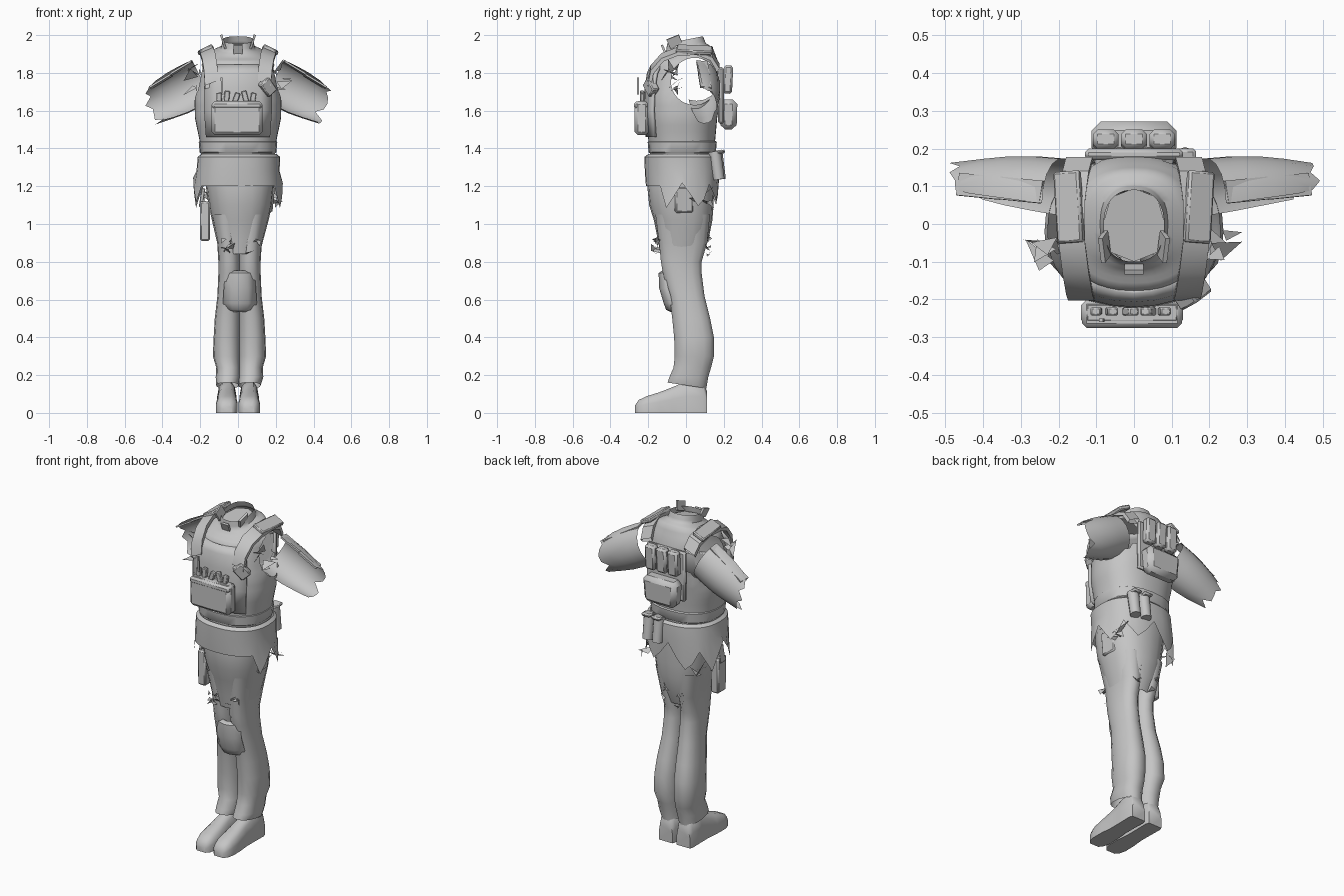
import bpy, bmesh, math, random
from mathutils import Vector, Matrix

random.seed(4)
if "Cube" in bpy.data.objects:
    bpy.data.objects.remove(bpy.data.objects["Cube"])

cloth = bpy.data.materials.new("plain grey")
cloth.use_nodes = True
GREY = (0.56, 0.56, 0.56, 1)
cloth.diffuse_color = GREY
cloth.node_tree.nodes["Principled BSDF"].inputs["Base Color"].default_value = GREY


def finish(name, bm, angle=40):
    mesh = bpy.data.meshes.new(name)
    bm.to_mesh(mesh)
    bm.free()
    ob = bpy.data.objects.new(name, mesh)
    bpy.context.collection.objects.link(ob)
    mesh.materials.append(cloth)
    bpy.ops.object.select_all(action='DESELECT')
    ob.select_set(True)
    bpy.context.view_layer.objects.active = ob
    bpy.ops.object.shade_smooth_by_angle(angle=math.radians(angle))
    return ob


def skin(bm, rows, closed=True):
    # bridge equal rows of points into quads
    vs = [[bm.verts.new(p) for p in r] for r in rows]
    n = len(rows[0])
    for a, b in zip(vs, vs[1:]):
        for i in range(n if closed else n - 1):
            j = (i + 1) % n
            bm.faces.new((a[i], a[j], b[j], b[i]))
    bmesh.ops.recalc_face_normals(bm, faces=bm.faces[:])
    return vs


def ring(z, cx, rx, y0, y1, n=20, power=0.85, tilt=0):
    pts = []
    for i in range(n):
        a = math.tau * i / n
        c, s = math.cos(a), math.sin(a)
        y = math.copysign(abs(s) ** power, s) * (y1 - y0) / 2
        pts.append((cx + rx * math.copysign(abs(c) ** power, c), (y0 + y1) / 2 + y, z + tilt * y))
    return pts


def tween(rows, k):
    out = []
    for a, b in zip(rows, rows[1:]):
        for t in range(k):
            out.append([Vector(p).lerp(Vector(q), t / k) for p, q in zip(a, b)])
    return out + [rows[-1]]


def panel(name, rows, cx, bow, count):
    # bowed plate from rows of (height, half width, front)
    bm = bmesh.new()
    us = [-1 + 2 * k / (count - 1) for k in range(count)]
    skin(bm, [[(cx + w * u, y + bow * u * u, z) for u in us] for z, w, y in rows], closed=False)
    ob = finish(name, bm, 50)
    mod = ob.modifiers.new("thickness", 'SOLIDIFY')
    mod.thickness = .015


def box(name, loc, size, rot=(0, 0, 0), bevel=0.012, taper=1.0):
    bm = bmesh.new()
    bmesh.ops.create_cube(bm, size=1)
    for v in bm.verts:
        v.co = Vector((v.co.x * size[0], v.co.y * size[1], v.co.z * size[2]))
        if v.co.z < 0:
            v.co.x *= taper
            v.co.y *= taper
    if bevel:
        bmesh.ops.bevel(bm, geom=bm.edges[:], offset=bevel, segments=1, affect='EDGES')
    m = Matrix.Rotation(rot[2], 4, 'Z') @ Matrix.Rotation(rot[1], 4, 'Y') @ Matrix.Rotation(rot[0], 4, 'X')
    bm.transform(Matrix.Translation(loc) @ m)
    return finish(name, bm)


def shards(name, loc, spread, size, count):
    # loose torn scraps of cloth
    bm = bmesh.new()
    for _ in range(count):
        c = Vector([p + random.uniform(-s, s) for p, s in zip(loc, spread)])
        bm.faces.new([bm.verts.new(c + Vector([random.uniform(-size, size) for _ in range(3)])) for _ in range(3)])
    finish(name, bm)


# shirt and vest body, open at the armholes
bm = bmesh.new()
body = [ring(*r, n=40) for r in (
    (1.36, 0, .195, -.19, .15), (1.45, 0, .205, -.2, .155), (1.56, 0, .228, -.21, .165),
    (1.66, 0, .23, -.21, .18), (1.78, 0, .205, -.2, .19), (1.86, 0, .19, -.17, .17))]
body += [ring(*r, n=40, tilt=.2) for r in ((1.91, 0, .145, -.13, .14), (1.935, 0, .09, -.105, .105),
                                          (1.975, 0, .08, -.1, .09))]
skin(bm, tween(body, 3))


def from_armhole(p):
    return Vector(((p.y - .045) / .125, (p.z - 1.755) / .125))


hole = [f for f in bm.faces if abs(f.calc_center_median().x) > .1 and
        from_armhole(f.calc_center_median()).length < 1]
bmesh.ops.delete(bm, geom=hole, context='FACES')
for v in bm.verts:
    if v.is_boundary and 1.5 < v.co.z < 1.93 and abs(v.co.x) > .1:
        d = from_armhole(v.co).normalized()
        v.co.y, v.co.z = .045 + .125 * d.x, 1.755 + .125 * d.y
finish("vest_body", bm, 50)

# neck lining and raised collar points
bm = bmesh.new()
bm.faces.new([bm.verts.new(p) for p in ring(1.94, 0, .083, -.1, .095, n=8, tilt=.15)])
finish("neck_lining", bm)
for s in (-1, 1):
    box("collar_side", (s * .078, -.06, 1.965), (.012, .07, .055), (.4, s * .3, 0), 0)
box("collar_front", (0, -.118, 1.925), (.05, .012, .05), (.4, 0, 0), 0)

# waist band
bm = bmesh.new()
skin(bm, [ring(z, 0, r, -r + .005, r - .045, n=24) for z, r in ((1.375, .198), (1.38, .203), (1.435, .208), (1.44, .2))])
finish("waist_band", bm)

# jacket tail with a torn hem, long at the sides and back
bm = bmesh.new()
rows = skin(bm, [ring(1.37, .005, .2, -.2, .16, n=32), ring(1.355, .005, .218, -.22, .175, n=32),
                 ring(1.28, 0, .22, -.218, .178, n=32), ring(1.2, 0, .226, -.212, .172, n=32)])
for i, v in enumerate(rows[-1]):
    if v.co.y > -.13:
        v.co.z += (.03, -.03, -.1, -.05)[i % 4] + random.uniform(-.025, .025)
        v.co.x *= 1.05
finish("jacket_tail", bm)

# hips of the trousers
bm = bmesh.new()
skin(bm, [ring(*r, n=20) for r in ((1.32, 0, .19, -.2, .15), (1.2, .01, .18, -.205, .15),
                                   (1.1, .012, .168, -.195, .145), (1.02, .012, .15, -.17, .14),
                                   (.92, .01, .125, -.15, .12), (.84, .01, .105, -.135, .09))])
finish("trouser_hips", bm)

for s, side in ((1, "left"), (-1, "right")):
    # trouser leg with folds
    bm = bmesh.new()
    skin(bm, [ring(z, .008 + s * c, r, a, b, n=14) for z, c, r, a, b in (
        (1.05, .075, .075, -.165, .13), (.9, .058, .06, -.145, .115), (.8, .054, .058, -.135, .085),
        (.74, .054, .058, -.125, .085), (.62, .056, .061, -.09, .1), (.5, .063, .068, -.075, .13),
        (.4, .066, .071, -.065, .15), (.3, .068, .073, -.062, .15), (.24, .059, .064, -.068, .135),
        (.19, .06, .066, -.09, .12))] + [ring(.145, .002 + s * .058, .06, -.1, .11, n=14, tilt=-.15)])
    finish(side + "_trouser_leg", bm, 50)

    # boot: cross sections from heel to toe
    bm = bmesh.new()
    rows = []
    for y, w, h in ((.11, .045, .12), (.09, .052, .17), (0, .05, .17), (-.07, .05, .14),
                    (-.14, .057, .112), (-.21, .058, .09), (-.25, .048, .07), (-.27, .03, .04)):
        rows.append([(s * .059 + w * math.copysign(abs(math.cos(a)) ** .6, math.cos(a)), y,
                      0 if math.sin(a) < -.1 else h * (.35 + .65 * max(0, math.sin(a))))
                     for a in [math.tau * (i + .5) / 12 for i in range(12)]])
    vs = skin(bm, rows)
    bm.faces.new(vs[0])
    bm.faces.new(vs[-1])
    bmesh.ops.recalc_face_normals(bm, faces=bm.faces[:])
    finish(side + "_boot", bm, 50)

    # loose sleeve: torn shell open towards the front
    bm = bmesh.new()
    rows = []
    for t in (0, .25, .5, .75, 1):
        c = Vector((s * (.19 + .265 * t), .055 + .035 * t, 1.76 - .135 * t))
        r = .12 - .025 * t + .012 * math.sin(math.pi * t)
        row = []
        for k in range(11):
            a = math.radians(-110 + 20 * k)
            rag = random.uniform(-.03, .03) if t == 1 else 0
            row.append(c + Vector((s * (.45 * r * math.sin(a) + rag), (r - .022 * t) * math.cos(a),
                                   .9 * r * math.sin(a) - rag * .5)))
        rows.append(row)
    skin(bm, rows, closed=False)
    finish(side + "_sleeve", bm, 50)

    # shoulder flaps lying along the top of the sleeve
    for x, y, z in ((.3, .09, 1.825), (.41, .1, 1.755)):
        box(side + "_shoulder_flap", (s * x, y, z), (.13, .06, .01), (-.1, s * .54, s * .1), 0)
    shards(side + "_torn_shoulder", (s * .235, -.075, 1.76), (.02, .03, .08), .045, 6)

    # shoulder strap running over the top
    path = [(.14, -.203, 1.75), (.145, -.187, 1.83), (.155, -.13, 1.895), (.165, -.05, 1.925),
            (.165, .06, 1.93), (.155, .14, 1.9), (.145, .178, 1.84)]
    bm = bmesh.new()
    skin(bm, [[(s * (x - .035), y, z + .01), (s * (x + .035), y, z - .018),
               (s * (x + .035), y * .92, z - .035), (s * (x - .035), y * .92, z - .015)] for x, y, z in path])
    finish(side + "_shoulder_strap", bm, 30)
    box(side + "_strap_pad", (s * .172, .045, 1.922), (.075, .19, .025), (-.05, s * .45, s * -.08), .006)

    # torn scraps at the thighs
    shards(side + "_front_scraps", (.008 + s * .07, -.155, .885), (.03, .01, .03), .025, 8)
    shards(side + "_back_scraps", (.008 + s * .05, .115, .9), (.03, .012, .06), .025, 6)
    shards(side + "_hip_scraps", (s * .175, .05, 1.15), (.015, .07, .06), .05, 6)

# front plate of the vest
panel("front_plate", ((1.46, .17, -.215), (1.6, .18, -.225), (1.72, .18, -.22), (1.8, .17, -.207),
                      (1.845, .14, -.185)), 0, .045, 7)

# front pouch with magazines and tools
box("front_pouch", (-.005, -.235, 1.56), (.27, .075, .18), (0, 0, 0), .018)
box("front_pouch_flap", (-.005, -.238, 1.628), (.265, .075, .04), (0, 0, 0), .012)
for k, (x, lean) in enumerate(((-.1, -.05), (-.06, .1), (-.01, .35), (.04, -.25), (.08, .15))):
    box("front_magazine", (x, -.232, 1.665), (.028, .022, .06 + .02 * (k % 2)), (0, lean, 0), .004)
box("radio_aerial", (-.085, -.255, 1.73), (.01, .01, .09), (0, -.05, 0), 0)
box("chest_box", (.155, -.185, 1.725), (.065, .045, .085), (.1, -.7, .5), .006)

# back panel and back pouches
box("back_panel", (0, .185, 1.68), (.26, .03, .3), (0, 0, 0), .01)
box("back_lower_pouch", (0, .225, 1.58), (.23, .095, .16), (0, 0, 0), .025, .9)
for x in (-.075, 0, .075):
    box("back_magazine_pouch", (x, .222, 1.765), (.068, .05, .15), (-.05, 0, 0), .012)

# belt canisters at the back
for x in (.065, .135):
    bm = bmesh.new()
    bmesh.ops.create_cone(bm, cap_ends=True, segments=10, radius1=.03, radius2=.034, depth=.15)
    bm.transform(Matrix.Translation((x, .17 - .1 * (x - .065), 1.31)) @ Matrix.Rotation(.15, 4, 'X'))
    finish("belt_canister", bm)
    box("canister_lid", (x, .175 - .1 * (x - .065), 1.38), (.06, .065, .02), (.15, 0, 0), .008)

# holster on the right hip, pocket on the left hip
box("holster", (-.175, -.06, 1.015), (.055, .085, .21), (0, 0, 0), .008, .95)
box("holster_strap", (-.19, -.06, 1.14), (.02, .05, .1), (0, .15, 0), .004)
box("hip_pocket", (.165, -.01, 1.13), (.04, .1, .14), (0, .1, .1), .01)

# single wide knee pad
panel("knee_pad", ((.755, .065, -.125), (.74, .078, -.145), (.66, .085, -.142), (.58, .09, -.118),
                   (.545, .075, -.105), (.535, .06, -.085)), .01, .04, 5)
